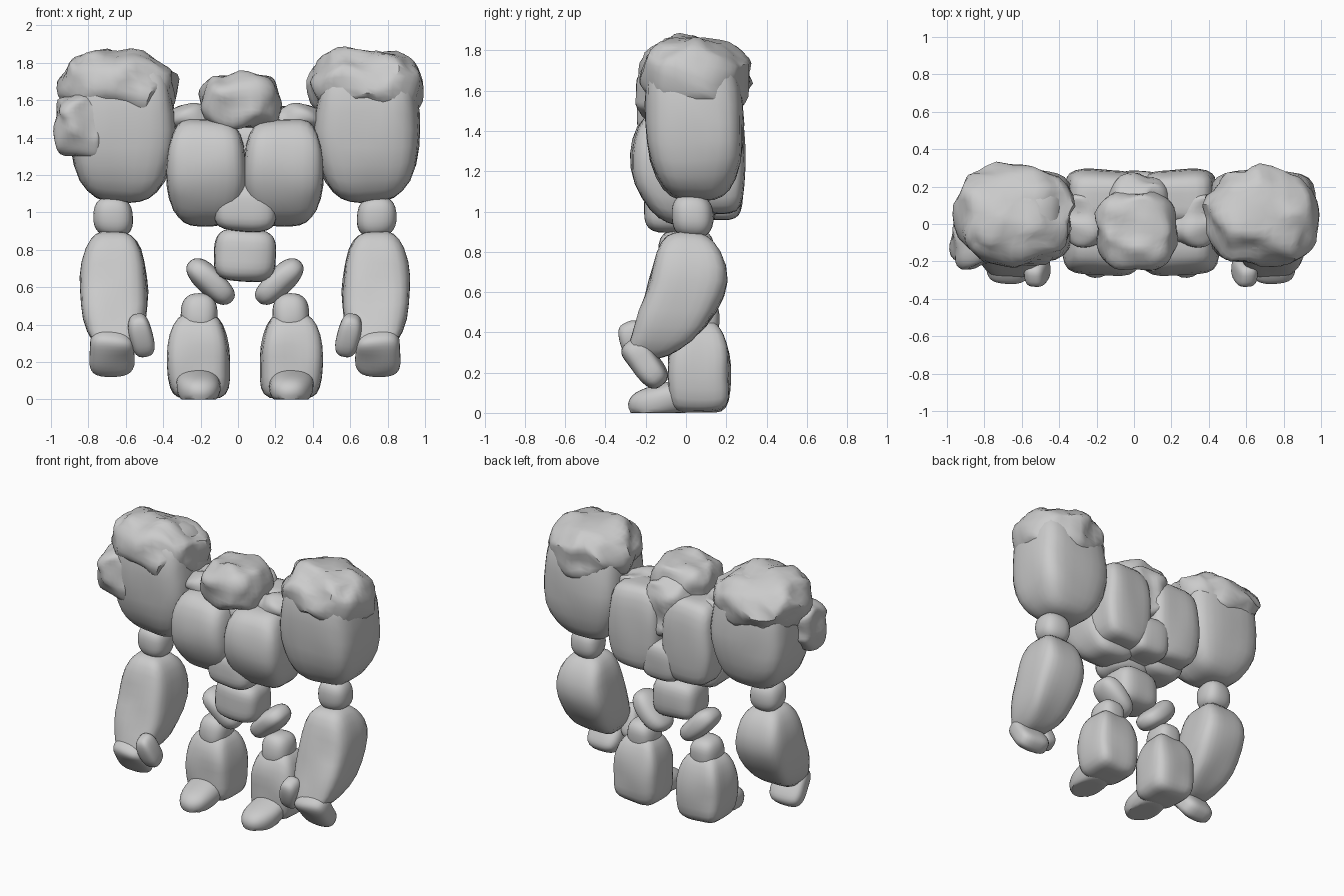
import bpy
import bmesh
import math
from mathutils import Euler, Vector, noise

default_cube = bpy.data.objects.get("Cube")
if default_cube:
    bpy.data.objects.remove(default_cube, do_unlink=True)

# One plain stone colour
stone = bpy.data.materials.new("stone_grey")
stone.use_nodes = True
stone.diffuse_color = (0.6, 0.6, 0.6, 1)
stone.node_tree.nodes["Principled BSDF"].inputs["Base Color"].default_value = stone.diffuse_color

MIDDLE = 0.037  # x of the body's mirror plane


def rock(name, centre, size, power=5, top=1.0, bottom=1.0, lean=0.0, bend=0.0,
         tilt=(0, 0, 0), rough=0.012, grain=5.0, cuts=7, mirrored=False):
    """Rounded block, narrowed towards its ends, sheared along y, then tilted."""
    bm = bmesh.new()
    bmesh.ops.create_cube(bm, size=2)
    bmesh.ops.subdivide_edges(bm, edges=bm.edges[:], cuts=cuts, use_grid_fill=True)
    turn = Euler([math.radians(a) for a in tilt])
    half = Vector(size) / 2
    for v in bm.verts:
        p = v.co / sum(abs(c) ** power for c in v.co) ** (1 / power)
        t = p.z
        width = 1 + ((top if t > 0 else bottom) - 1) * t * t
        p = Vector((p.x * half.x * width, p.y * half.y * width, p.z * half.z))
        p.y += lean * t + bend * t * t
        p.rotate(turn)
        p += Vector(centre)
        p += noise.noise_vector(p * grain) * rough
        if mirrored:
            p.x = 2 * MIDDLE - p.x
        p.z = max(p.z, 0)
        v.co = p
    bmesh.ops.recalc_face_normals(bm, faces=bm.faces[:])
    mesh = bpy.data.meshes.new(name)
    bm.to_mesh(mesh)
    bm.free()
    mesh.materials.append(stone)
    obj = bpy.data.objects.new(name, mesh)
    bpy.context.collection.objects.link(obj)
    bpy.ops.object.select_all(action="DESELECT")
    obj.select_set(True)
    bpy.context.view_layer.objects.active = obj
    bpy.ops.object.shade_smooth_by_angle(angle=math.radians(40))


def pair(name, *args, **options):
    rock("left_" + name, *args, **options)
    rock("right_" + name, *args, mirrored=True, **options)


def moss(name, centre, size, rough=0.045, power=2.8, **options):
    rock(name, centre, size, power=power, rough=rough, grain=8, cuts=9, **options)


# Arms
pair("shoulder", (0.69, 0.04, 1.44), (0.56, 0.49, 0.77), power=4.2,
     bottom=0.7, top=0.85, lean=-0.015)
pair("elbow", (0.74, 0.03, 0.975), (0.22, 0.21, 0.22), power=2.5)
pair("forearm", (0.738, -0.01, 0.58), (0.36, 0.39, 0.63), power=4.5,
     top=0.7, bottom=0.68, lean=0.1, bend=-0.09)
pair("hand", (0.75, -0.205, 0.25), (0.25, 0.13, 0.27), power=3.2, tilt=(40, 0, 0), rough=0.02)
pair("thumb", (0.59, -0.25, 0.34), (0.12, 0.14, 0.24), power=3, tilt=(25, 10, 0))

# Legs
pair("thigh", (0.222, 0.05, 0.63), (0.31, 0.22, 0.15), power=2.5, tilt=(0, -43, 0))
pair("knee", (0.282, 0.06, 0.45), (0.19, 0.22, 0.23), power=2.7)
pair("shin", (0.285, 0.065, 0.23), (0.33, 0.31, 0.46), top=0.64)
pair("toe", (0.285, -0.08, 0.07), (0.25, 0.42, 0.18), power=2.3, tilt=(14, 0, 0))

# Torso
pair("chest_plate", (0.245, -0.075, 1.215), (0.42, 0.39, 0.57), power=4.5,
     top=0.86, bottom=0.74, lean=-0.035, bend=0.065)
pair("back_slab", (0.245, 0.14, 1.28), (0.39, 0.3, 0.58), top=0.9, bottom=0.87, lean=-0.01)
rock("torso_core", (MIDDLE, 0.03, 1.22), (0.3, 0.3, 0.52))
rock("belly", (MIDDLE, -0.065, 1.03), (0.34, 0.29, 0.27), power=3.5, top=0.85)
rock("lower_spine", (MIDDLE, 0.15, 1.1), (0.27, 0.27, 0.28), power=4)
rock("pelvis", (MIDDLE, 0, 0.77), (0.33, 0.28, 0.28), power=3.5)

# Head and overgrowth on the upper body
moss("head", (0.015, -0.03, 1.59), (0.41, 0.41, 0.3), power=3.2, rough=0.035)
moss("nape_moss", (0.02, 0.125, 1.46), (0.34, 0.27, 0.4), rough=0.04)
moss("left_neck_moss", (0.31, 0.04, 1.5), (0.27, 0.3, 0.15), rough=0.04)
moss("right_neck_moss", (0.31, 0.04, 1.5), (0.27, 0.3, 0.15), rough=0.04, mirrored=True)

# Shaggy shoulder caps, flush in front and hanging lower at the back
moss("left_shoulder_moss", (0.685, 0.045, 1.67), (0.6, 0.52, 0.38), tilt=(-10, 0, 0), power=2.5)
moss("right_shoulder_moss", (-0.645, 0.045, 1.66), (0.62, 0.53, 0.39), tilt=(-12, 0, 0), power=2.5)
moss("right_hanging_moss", (-0.85, -0.1, 1.47), (0.26, 0.27, 0.34), rough=0.04)
